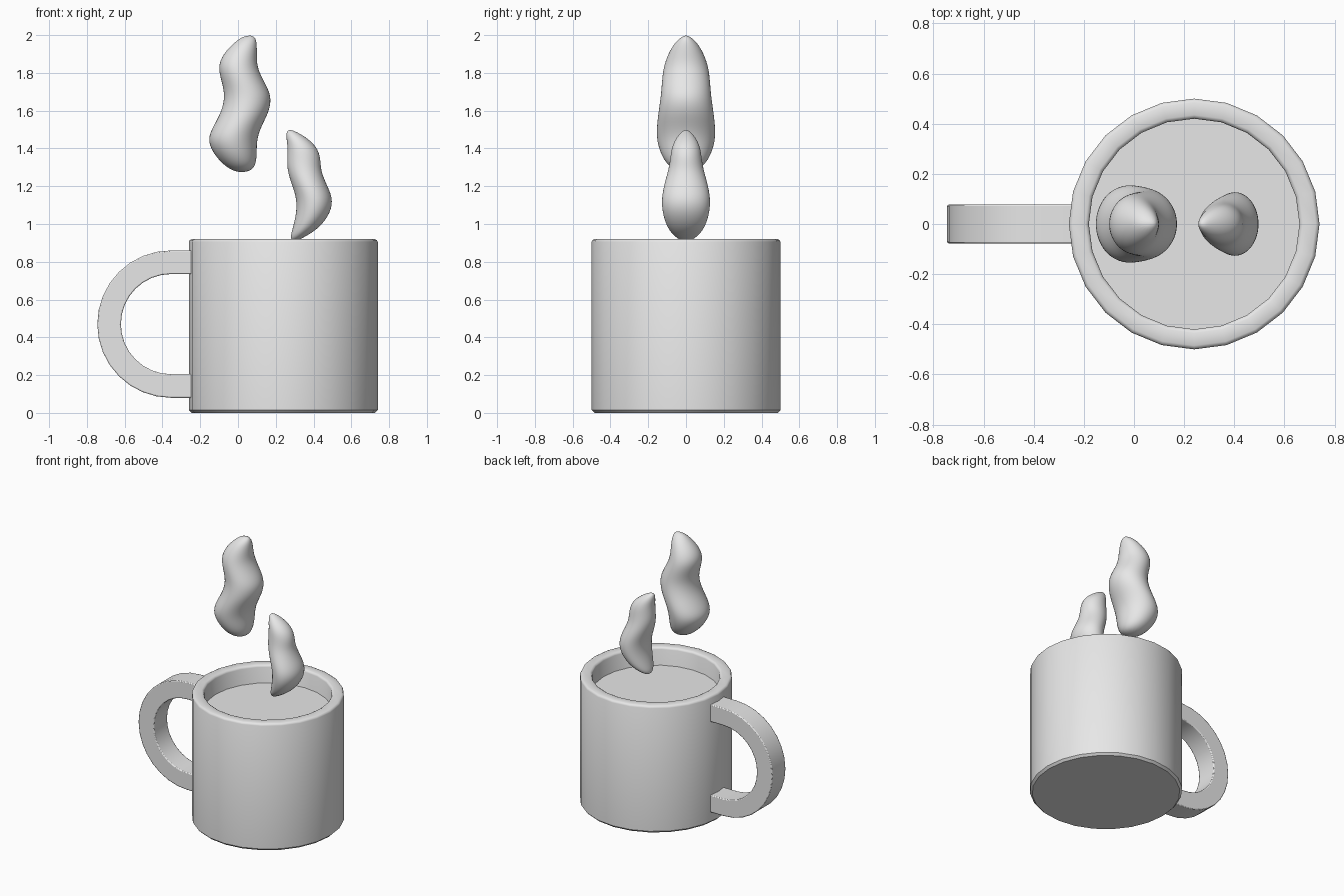
import bpy
import bmesh
from math import cos, sin, pi, radians

cube = bpy.data.objects.get("Cube")
if cube:
    bpy.data.objects.remove(cube, do_unlink=True)

grey = bpy.data.materials.new("plain_grey")
grey.use_nodes = True
colour = (0.8, 0.8, 0.8, 1)
grey.diffuse_color = colour
grey.node_tree.nodes["Principled BSDF"].inputs["Base Color"].default_value = colour

MUG_X = 0.24
RADIUS = 0.5
HEIGHT = 0.92


def finish(name, bm, angle=40):
    """Turn a bmesh into a smooth shaded grey object."""
    bmesh.ops.recalc_face_normals(bm, faces=bm.faces)
    mesh = bpy.data.meshes.new(name)
    bm.to_mesh(mesh)
    bm.free()
    obj = bpy.data.objects.new(name, mesh)
    bpy.context.collection.objects.link(obj)
    mesh.materials.append(grey)
    bpy.ops.object.select_all(action="DESELECT")
    obj.select_set(True)
    bpy.context.view_layer.objects.active = obj
    bpy.ops.object.shade_smooth_by_angle(angle=radians(angle))
    return obj


def loft(bm, rings):
    """Bridge rings of points; one-point rings become closed tips."""
    loops = [[bm.verts.new(p) for p in ring] for ring in rings]
    for a, b in zip(loops, loops[1:]):
        n = max(len(a), len(b))
        for i in range(n):
            j = (i + 1) % n
            corners = [a[i % len(a)], a[j % len(a)], b[j % len(b)], b[i % len(b)]]
            bm.faces.new(list(dict.fromkeys(corners)))


def ellipse(x, z, rx, ry, sides):
    if rx == 0:
        return [(x, 0, z)]
    turns = [2 * pi * i / sides for i in range(sides)]
    return [(x + rx * cos(t), ry * sin(t), z) for t in turns]


# Mug shell: a turned profile with a rounded rim and a chamfered foot
inner = 0.42
edge = 0.015
profile = [
    (0, 0), (RADIUS - edge, 0), (RADIUS, edge),
    (RADIUS, HEIGHT - edge), (RADIUS - edge / 3, HEIGHT - edge / 3), (RADIUS - edge, HEIGHT),
    (inner + edge, HEIGHT), (inner + edge / 3, HEIGHT - edge / 3), (inner, HEIGHT - edge),
    (inner, 0.08), (0, 0.08),
]
bm = bmesh.new()
loft(bm, [ellipse(MUG_X, z, r, r, 24) for r, z in profile])
finish("mug_body", bm)

# Drink: a flat disc below the rim
bm = bmesh.new()
bm.faces.new([bm.verts.new(p) for p in ellipse(MUG_X, 0.79, inner, inner, 24)])
finish("drink_surface", bm)

# Handle: half ring with straight ends that enter the wall
bend_x, bend_z, end_x, half_width = -0.355, 0.47, -0.2, 0.077
steps = 16
sweep = [pi / 2 + pi * i / steps for i in range(steps + 1)]


def handle_edge(r):
    arc = [(bend_x + r * cos(t), bend_z + r * sin(t)) for t in sweep]
    return [(end_x, bend_z + r)] + arc + [(end_x, bend_z - r)]


bm = bmesh.new()
sections = []
for (xo, zo), (xi, zi) in zip(handle_edge(0.39), handle_edge(0.265)):
    sections.append([(xo, -half_width, zo), (xo, half_width, zo),
                     (xi, half_width, zi), (xi, -half_width, zi)])
loft(bm, sections)
handle = finish("handle", bm)
bevel = handle.modifiers.new("soft_edges", "BEVEL")
bevel.width = 0.006
bevel.segments = 2


# Steam: wavy lofted wisps, each row is height, left, right, half depth
def steam(name, rows):
    bm = bmesh.new()
    rings = [ellipse((l + r) / 2, z, (r - l) / 2 * 1.02, d * 1.02, 16) for z, l, r, d in rows]
    loft(bm, rings)
    obj = finish(name, bm, 180)
    smooth = obj.modifiers.new("smooth", "SUBSURF")
    smooth.levels = smooth.render_levels = 2


steam("large_steam", [
    (2.0, .065, .065, 0), (1.99, .02, .09, .025), (1.96, -.02, .1, .06),
    (1.9, -.08, .1, .095), (1.83, -.108, .1, .12), (1.75, -.085, .14, .128),
    (1.68, -.07, .178, .133), (1.6, -.085, .168, .145), (1.52, -.13, .125, .155),
    (1.45, -.163, .1, .156), (1.38, -.135, .1, .138), (1.32, -.085, .096, .105),
    (1.285, -.035, .075, .06), (1.271, .02, .02, 0),
])
steam("small_steam", [
    (1.5, .275, .275, 0), (1.49, .257, .305, .022), (1.46, .255, .36, .05),
    (1.41, .263, .417, .075), (1.35, .26, .438, .083), (1.29, .26, .437, .092),
    (1.22, .28, .463, .113), (1.14, .31, .504, .13), (1.06, .31, .492, .126),
    (.98, .29, .432, .1), (.935, .278, .36, .062), (.915, .283, .32, .03),
    (.908, .3, .3, 0),
])
